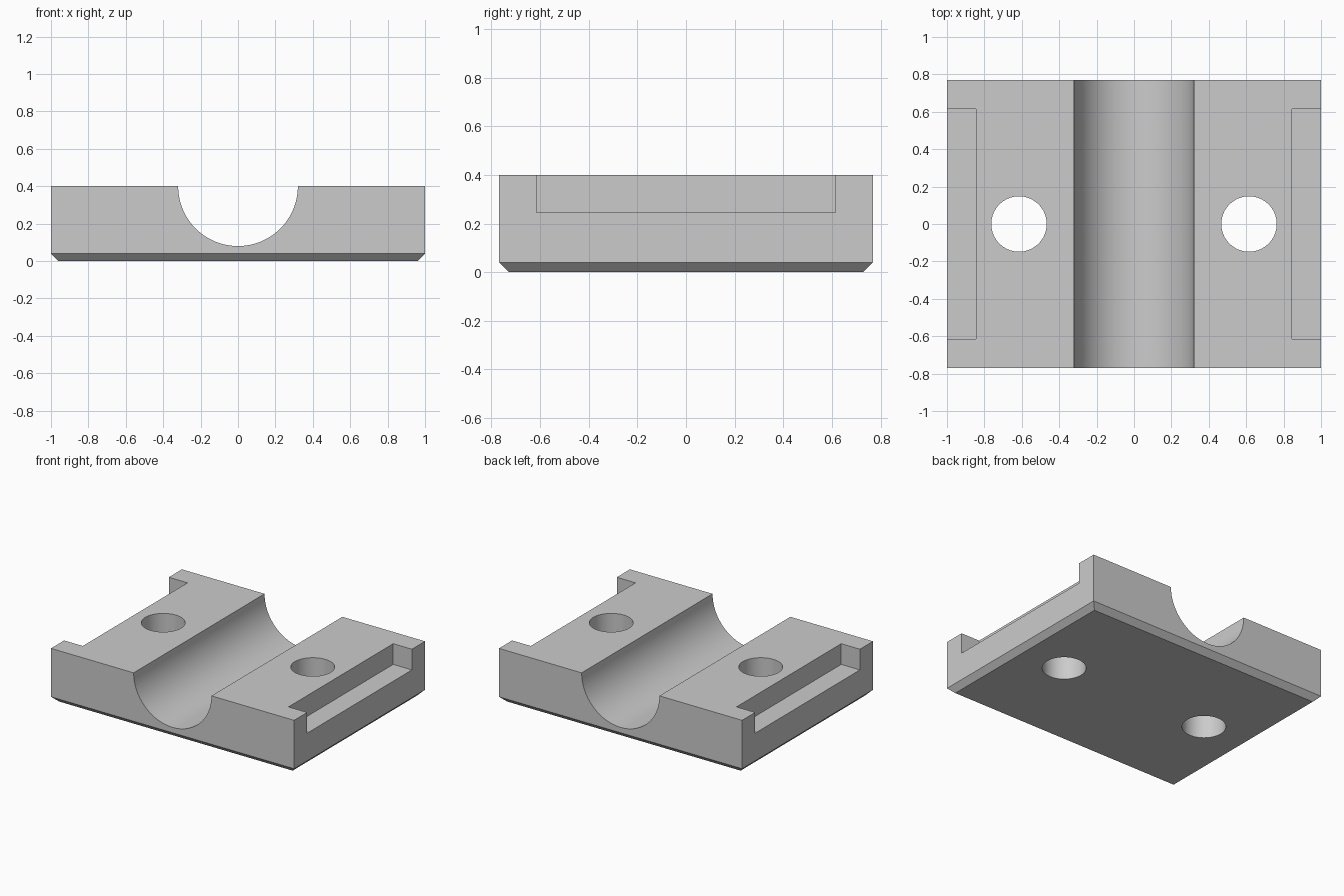
import bpy
import bmesh
from math import radians

default = bpy.data.objects.get("Cube")
if default:
    bpy.data.objects.remove(default, do_unlink=True)

WIDTH, DEPTH, HEIGHT, CHAMFER = 2.0, 1.538, 0.4, 0.04
GROOVE_R = 0.32
HOLE_X, HOLE_R = 0.615, 0.148
NOTCH_IN, NOTCH_DEPTH, NOTCH_FLOOR = 0.846, 1.23, 0.246

# Plain grey material
grey = bpy.data.materials.new("grey")
grey.use_nodes = True
grey.diffuse_color = (0.6, 0.6, 0.6, 1)
grey.node_tree.nodes["Principled BSDF"].inputs["Base Color"].default_value = (0.6, 0.6, 0.6, 1)


def add_box(name, size, location):
    bpy.ops.mesh.primitive_cube_add(size=1, location=location)
    box = bpy.context.object
    box.name = name
    box.scale = size
    bpy.ops.object.transform_apply(location=True, rotation=False, scale=True)
    box.data.materials.append(grey)
    return box


def add_cylinder(name, radius, length, location, rotation=(0, 0, 0)):
    bpy.ops.mesh.primitive_cylinder_add(vertices=96, radius=radius, depth=length,
                                        location=location, rotation=rotation)
    cylinder = bpy.context.object
    cylinder.name = name
    cylinder.data.materials.append(grey)
    return cylinder


def cut(target, cutter):
    cutter.hide_render = True
    bpy.ops.object.select_all(action='DESELECT')
    target.select_set(True)
    bpy.context.view_layer.objects.active = target
    mod = target.modifiers.new("cut", 'BOOLEAN')
    mod.operation = 'DIFFERENCE'
    mod.solver = 'EXACT'
    mod.object = cutter
    bpy.ops.object.modifier_apply(modifier=mod.name)
    bpy.data.objects.remove(cutter, do_unlink=True)


# Block with a chamfered bottom rim
block = add_box("clamp_block", (WIDTH, DEPTH, HEIGHT), (0, 0, HEIGHT / 2))
bm = bmesh.new()
bm.from_mesh(block.data)
rim = [e for e in bm.edges if all(v.co.z < 0.01 for v in e.verts)]
bmesh.ops.bevel(bm, geom=rim, offset=CHAMFER, segments=1, affect='EDGES')
bm.to_mesh(block.data)
bm.free()

# Half-round groove running front to back
cut(block, add_cylinder("groove_cutter", GROOVE_R, DEPTH * 2,
                        (0, 0, HEIGHT), (radians(90), 0, 0)))

# Bolt hole and open side notch on each side
for side in (-1, 1):
    cut(block, add_cylinder("hole_cutter", HOLE_R, HEIGHT * 3,
                            (side * HOLE_X, 0, HEIGHT / 2)))
    cut(block, add_box("notch_cutter", (0.5, NOTCH_DEPTH, 0.5),
                       (side * (NOTCH_IN + 0.25), 0, NOTCH_FLOOR + 0.25)))

# Smooth the round walls, keep the edges crisp
bpy.ops.object.select_all(action='DESELECT')
block.select_set(True)
bpy.context.view_layer.objects.active = block
bpy.ops.object.shade_smooth_by_angle(angle=radians(20))
